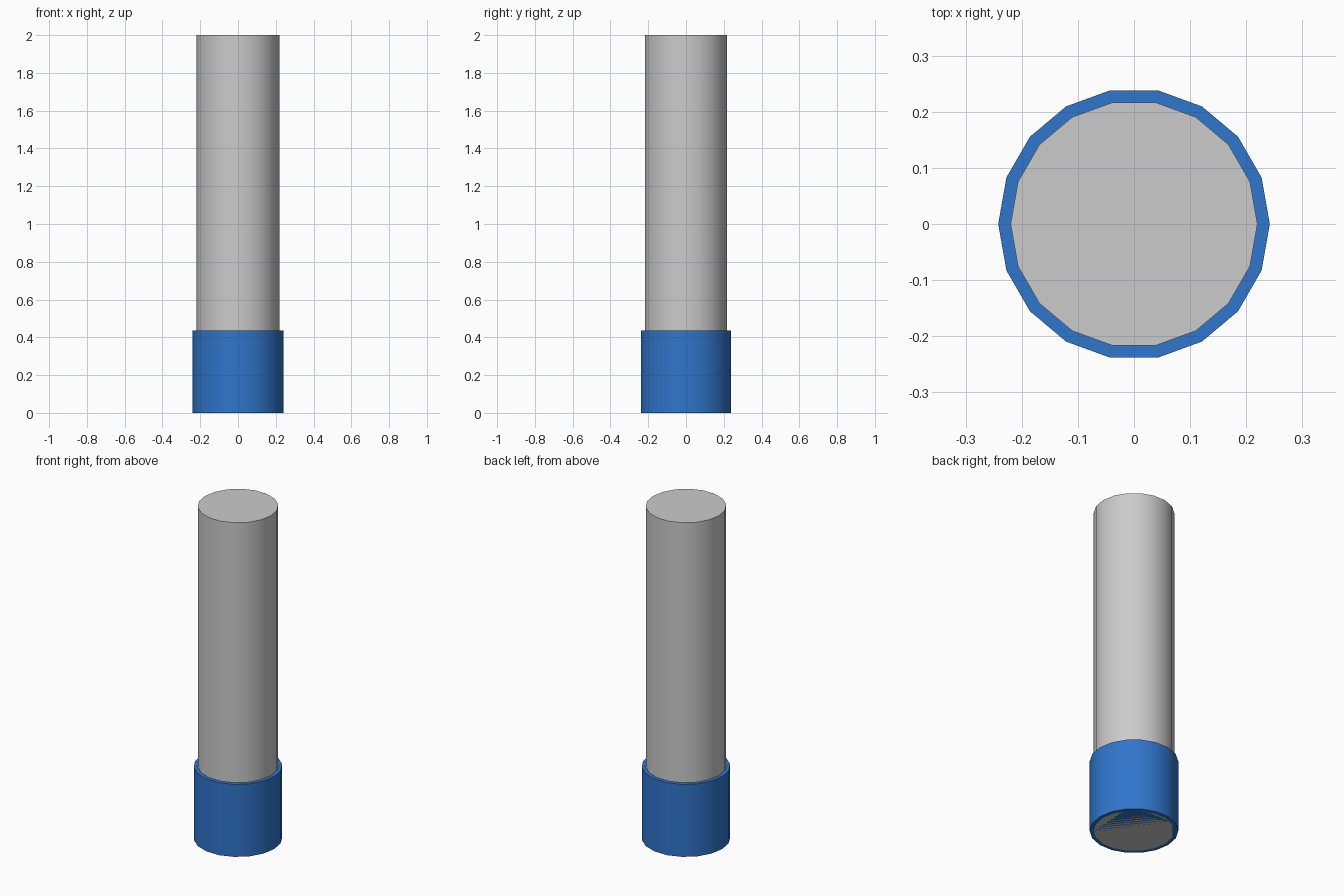
import bpy
import math

if "Cube" in bpy.data.objects:
    bpy.data.objects.remove(bpy.data.objects["Cube"])

SIDES = 18


def cylinder(name, radius, height):
    """Closed 18-sided cylinder standing on z = 0, with a corner on the x axis."""
    bpy.ops.mesh.primitive_cylinder_add(
        vertices=SIDES, radius=radius, depth=height,
        location=(0, 0, height / 2), rotation=(0, 0, math.pi / 2))
    obj = bpy.context.object
    obj.name = name
    bpy.ops.object.transform_apply(location=True, rotation=True, scale=True)
    bpy.ops.object.shade_smooth_by_angle(angle=math.radians(30))
    return obj


# Tall grey post
cylinder("post", 0.22, 2.0)

# Blue collar around the foot of the post
collar = cylinder("base_collar", 0.242, 0.436)
blue = bpy.data.materials.new("blue")
blue.diffuse_color = (0.03, 0.18, 0.60, 1)
blue.use_nodes = True
blue.node_tree.nodes["Principled BSDF"].inputs["Base Color"].default_value = blue.diffuse_color
collar.data.materials.append(blue)
